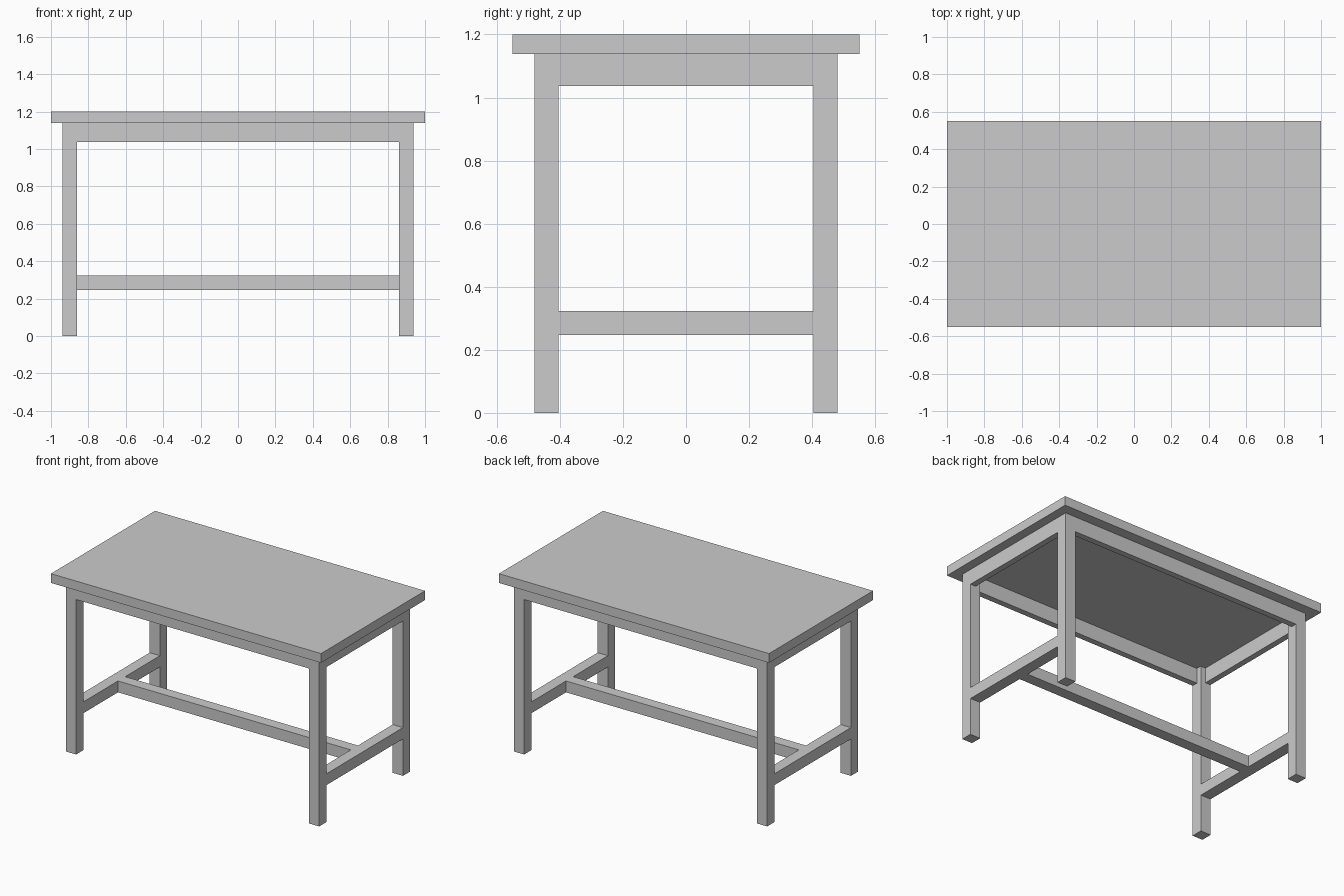
import bpy

if "Cube" in bpy.data.objects:
    bpy.data.objects.remove(bpy.data.objects["Cube"])


def box(name, lo, hi):
    """Box between two opposite corners."""
    mid = [(a + b) / 2 for a, b in zip(lo, hi)]
    bpy.ops.mesh.primitive_cube_add(size=1, location=mid)
    ob = bpy.context.object
    ob.name = name
    ob.scale = [b - a for a, b in zip(lo, hi)]
    bpy.ops.object.transform_apply(location=True, rotation=False, scale=True)
    return ob


def mirrored(name, axis, lo, hi):
    """Pair of boxes mirrored across the centre; axis 0 = x, 1 = y."""
    for sign, side in ((-1, ("left", "front")[axis]), (1, ("right", "back")[axis])):
        a, b = list(lo), list(hi)
        if sign < 0:
            a[axis], b[axis] = -hi[axis], -lo[axis]
        box(f"{side}_{name}", a, b)


LX0, LX1 = 0.862, 0.938    # leg extents in x
LY0, LY1 = 0.405, 0.481    # leg extents in y
UNDER = 1.138              # underside of the top
APRON_Z = 1.037
APRON_T = 0.04
RAIL = (0.247, 0.323)      # stretcher heights

# Table top
box("table_top", (-1, -0.55, UNDER), (1, 0.55, 1.2))

# Four legs
mirrored("front_leg", 0, (LX0, -LY1, 0), (LX1, -LY0, UNDER))
mirrored("back_leg", 0, (LX0, LY0, 0), (LX1, LY1, UNDER))

# Aprons, flush with the outer leg faces
mirrored("long_apron", 1, (-LX0, LY1 - APRON_T, APRON_Z), (LX0, LY1, UNDER))
mirrored("side_apron", 0, (LX1 - APRON_T, -LY0, APRON_Z), (LX1, LY0, UNDER))

# H-shaped stretchers
mirrored("side_stretcher", 0, (LX0, -LY0, RAIL[0]), (LX1, LY0, RAIL[1]))
box("centre_stretcher", (-LX0, -0.038, RAIL[0]), (LX0, 0.038, RAIL[1]))
